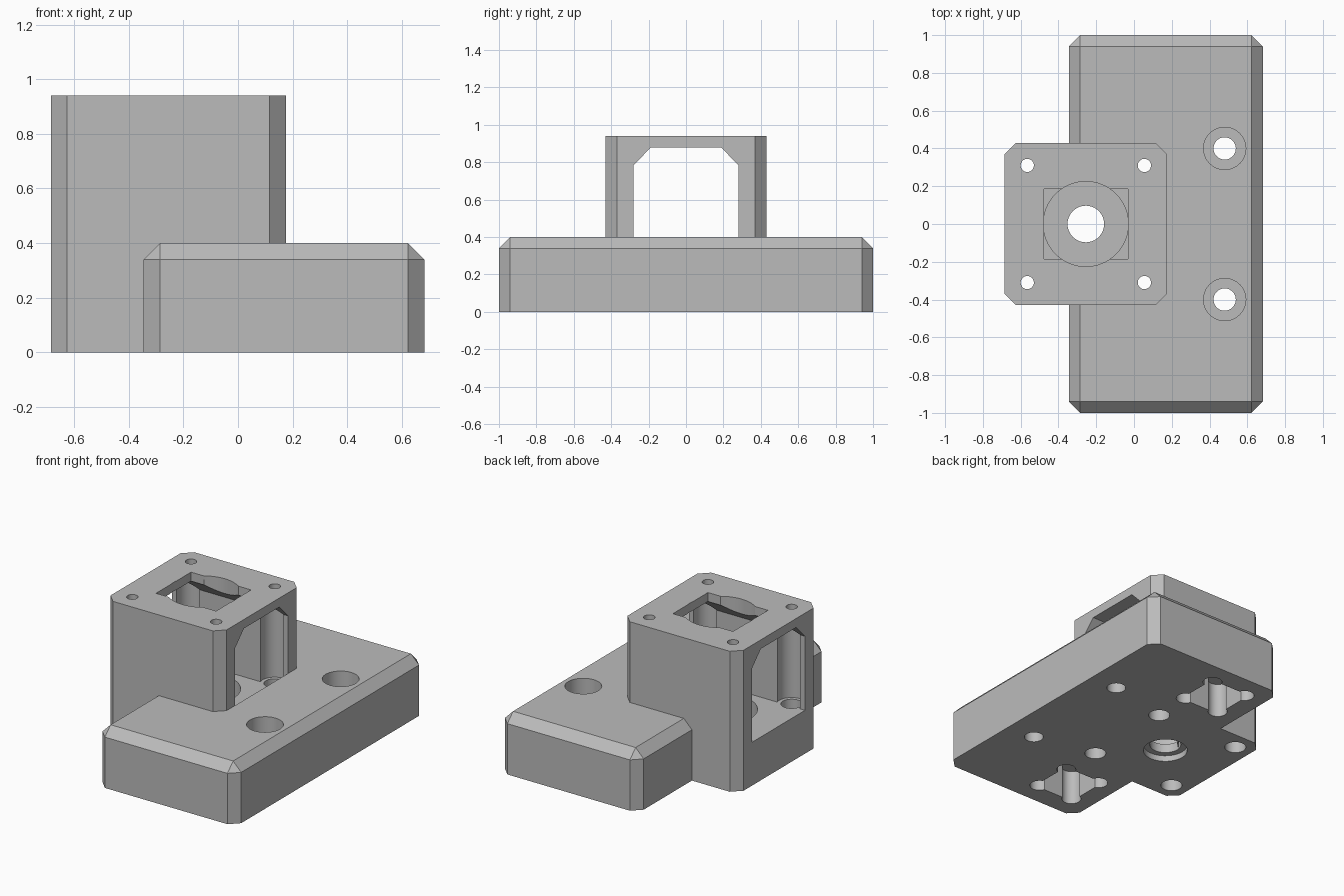
import bpy, bmesh
from math import pi, cos, sin

cube = bpy.data.objects.get("Cube")
if cube:
    bpy.data.objects.remove(cube)

grey = bpy.data.materials.new("grey plastic")
grey.use_nodes = True
grey.diffuse_color = (0.5, 0.5, 0.5, 1)
grey.node_tree.nodes["Principled BSDF"].inputs["Base Color"].default_value = (0.5, 0.5, 0.5, 1)


def hull(name, points):
    """Convex solid around a set of points."""
    bm = bmesh.new()
    for p in points:
        bm.verts.new(p)
    bmesh.ops.convex_hull(bm, input=bm.verts[:])
    bmesh.ops.dissolve_limit(bm, angle_limit=0.01, verts=bm.verts[:], edges=bm.edges[:])
    bmesh.ops.recalc_face_normals(bm, faces=bm.faces[:])
    mesh = bpy.data.meshes.new(name)
    bm.to_mesh(mesh)
    bm.free()
    mesh.materials.append(grey)
    obj = bpy.data.objects.new(name, mesh)
    bpy.context.collection.objects.link(obj)
    return obj


def corners(x0, x1, y0, y1, z0, z1):
    return [(x, y, z) for x in (x0, x1) for y in (y0, y1) for z in (z0, z1)]


def chamfered_block(name, x0, x1, y, top, c, wall_top):
    """Block with chamfered upright edges, and a chamfered top if wall_top < top."""
    return hull(name, corners(x0, x1, c - y, y - c, 0, wall_top)
                + corners(x0 + c, x1 - c, -y, y, 0, wall_top)
                + corners(x0 + c, x1 - c, c - y, y - c, 0, top))


def cylinder(name, x, y, r, z0, z1, sides=40):
    ring = [(x + r * cos(2 * pi * i / sides), y + r * sin(2 * pi * i / sides)) for i in range(sides)]
    return hull(name, [(px, py, z) for px, py in ring for z in (z0, z1)])


def combine(target, tool, operation):
    tool.hide_render = True
    mod = target.modifiers.new("combine", 'BOOLEAN')
    mod.operation = operation
    mod.solver = 'EXACT'
    mod.object = tool
    bpy.context.view_layer.objects.active = target
    bpy.ops.object.modifier_apply(modifier=mod.name)
    bpy.data.objects.remove(tool)


# Base slab joined with the tower
C = 0.06
FLOOR = 0.29
body = chamfered_block("mounting_bracket", -0.345, 0.682, 1.0, 0.4, C, 0.34)
tower = chamfered_block("tower", -0.685, 0.175, 0.43, 0.94, C, 0.94)
combine(body, tower, 'UNION')

cutters = []

# Window through the tower with chamfered upper corners, sunk into the base
profile = [(0.28, FLOOR), (0.28, 0.785), (0.187, 0.88)]
cutters.append(hull("window", [(x, s * y, z) for x in (-0.8, 0.175)
                               for s in (-1, 1) for y, z in profile]))

# Central opening: rectangle plus round bore, bearing seat and stepped shaft hole
cx = -0.255
cutters.append(hull("top_slot", corners(cx - 0.222, cx + 0.222, -0.185, 0.185, 0.8, 1.1)))
cutters.append(cylinder("bearing_bore", cx, 0, 0.225, 0.1, 1.1, 64))
cutters.append(cylinder("shaft_hole", cx, 0, 0.097, -0.1, 0.3))
cutters.append(cylinder("shaft_recess", cx, 0, 0.137, -0.1, 0.04))

for side in (-1, 1):
    # Four tower screws: small top holes, access grooves, holes through the floor
    for x in (cx - 0.31, cx + 0.31):
        y = side * 0.31
        cutters.append(cylinder("screw_hole", x, y, 0.035, 0.8, 1.1))
        cutters.append(cylinder("screw_groove", x, y, 0.09, FLOOR, 0.86))
        cutters.append(cylinder("screw_access", x, y, 0.066, -0.1, 0.4))
    # Counterbored base bolts
    cutters.append(cylinder("bolt_hole", 0.48, side * 0.4, 0.059, -0.1, 0.5))
    cutters.append(cylinder("bolt_counterbore", 0.48, side * 0.4, 0.112, 0.2, 0.5))
    # Square pockets underneath with round corner reliefs
    px, py = -0.065, side * 0.71
    cutters.append(hull("pocket", corners(px - 0.15, px + 0.15, py - 0.15, py + 0.15, -0.1, 0.23)))
    for dx in (-0.13, 0.13):
        for dy in (-0.13, 0.13):
            cutters.append(cylinder("pocket_relief", px + dx, py + dy, 0.06, -0.1, 0.23, 24))

for cutter in cutters:
    combine(body, cutter, 'DIFFERENCE')

# Smooth bores, crisp edges
bpy.ops.object.select_all(action='DESELECT')
body.select_set(True)
bpy.context.view_layer.objects.active = body
bpy.ops.object.shade_smooth_by_angle(angle=0.45)
